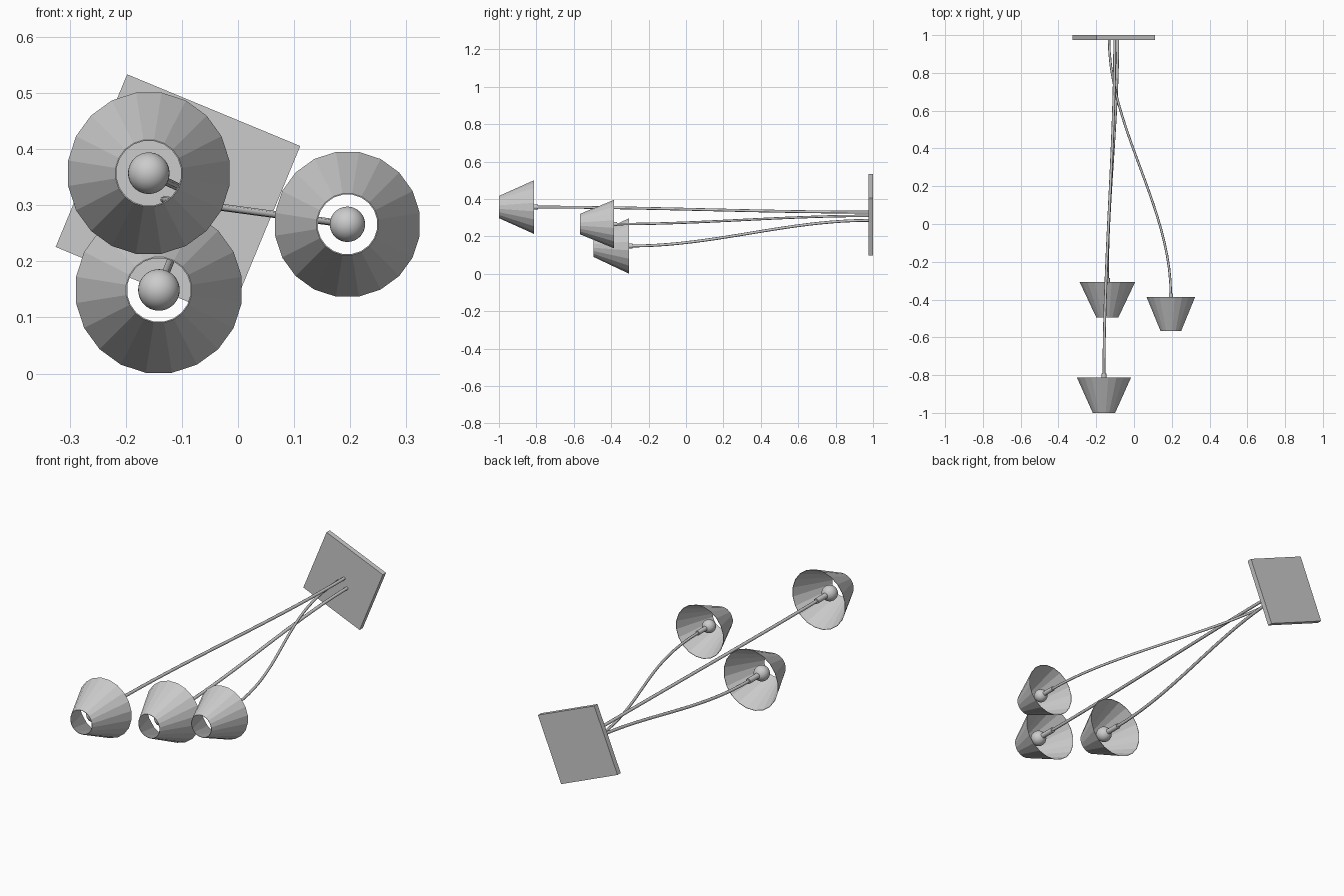
import bpy, bmesh, math
from mathutils import Vector

if "Cube" in bpy.data.objects:
    bpy.data.objects.remove(bpy.data.objects["Cube"])


def lathe(name, center, profile, sides, smooth=False, closed=False):
    """Revolve (radius, y) points about the y axis through center (x, z)."""
    bm = bmesh.new()
    rings = []
    for r, y in profile:
        rings.append([])
        for i in range(sides):
            a = 2 * math.pi * (i + 0.5) / sides
            rings[-1].append(bm.verts.new((center[0] + r * math.cos(a), y,
                                           center[1] + r * math.sin(a))))
    pairs = list(zip(rings, rings[1:]))
    if closed:
        pairs.append((rings[-1], rings[0]))
    for p, q in pairs:
        for i in range(sides):
            j = (i + 1) % sides
            bm.faces.new((p[i], p[j], q[j], q[i]))
    if not closed:
        bm.faces.new(rings[0])
        bm.faces.new(rings[-1])
    bmesh.ops.recalc_face_normals(bm, faces=bm.faces)
    me = bpy.data.meshes.new(name)
    bm.to_mesh(me)
    bm.free()
    ob = bpy.data.objects.new(name, me)
    bpy.context.collection.objects.link(ob)
    if smooth:
        bpy.ops.object.select_all(action='DESELECT')
        bpy.context.view_layer.objects.active = ob
        ob.select_set(True)
        bpy.ops.object.shade_smooth_by_angle(angle=math.radians(40))
    return ob


def rod(name, start, end, radius):
    """S-shaped rod leaving the plate and entering the socket along y."""
    cu = bpy.data.curves.new(name, 'CURVE')
    cu.dimensions = '3D'
    cu.resolution_u = 20
    cu.bevel_depth = radius
    cu.bevel_resolution = 2
    cu.use_fill_caps = True
    sp = cu.splines.new('BEZIER')
    sp.bezier_points.add(1)
    h = Vector((0, (start[1] - end[1]) * 0.35, 0))
    for bp, co in zip(sp.bezier_points, (start, end)):
        bp.handle_left_type = bp.handle_right_type = 'FREE'
        bp.co = Vector(co)
        bp.handle_left = Vector(co) + h
        bp.handle_right = Vector(co) - h
    ob = bpy.data.objects.new(name, cu)
    bpy.context.collection.objects.link(ob)
    bpy.ops.object.select_all(action='DESELECT')
    bpy.context.view_layer.objects.active = ob
    ob.select_set(True)
    bpy.ops.object.convert(target='MESH')


# square mounting plate, turned 22.5 degrees
bpy.ops.mesh.primitive_cube_add(size=1, location=(-0.107, 0.9875, 0.3155),
                                rotation=(0, math.radians(22.5), 0))
plate = bpy.context.object
plate.name = "mounting_plate"
plate.scale = (0.334, 0.025, 0.333)

# lamp: name, centre (x, z), wide rim y, length, wide radius, narrow radius, scale, rod root (x, z)
lamps = [
    ("upper", (-0.159, 0.357), -0.812, 0.188, 0.1455, 0.060, 1.00, (-0.102, 0.330)),
    ("lower", (-0.141, 0.149), -0.306, 0.189, 0.1495, 0.059, 1.00, (-0.086, 0.286)),
    ("side", (0.195, 0.266), -0.386, 0.180, 0.1305, 0.0555, 0.85, (-0.132, 0.310)),
]

for name, c, y, length, big, small, s, root in lamps:
    t = 0.002
    # thin-walled conical shade, open at both ends
    lathe(name + "_shade", c, [(big, y), (small, y - length),
                               (small - t, y - length), (big - t, y)], 20, closed=True)
    # socket
    lathe(name + "_socket", c, [(0.013 * s, y + 0.021 * s), (0.013 * s, y - 0.055 * s)],
          16, smooth=True)
    # round bulb
    bpy.ops.mesh.primitive_uv_sphere_add(segments=32, ring_count=20, radius=0.037 * s,
                                         location=(c[0], y - 0.085 * s, c[1]))
    bulb = bpy.context.object
    bulb.name = name + "_bulb"
    bpy.ops.object.shade_smooth()
    # curved rod back to the plate
    rod(name + "_rod", (root[0], 0.98, root[1]), (c[0], y + 0.01, c[1]), 0.0075 * s)
